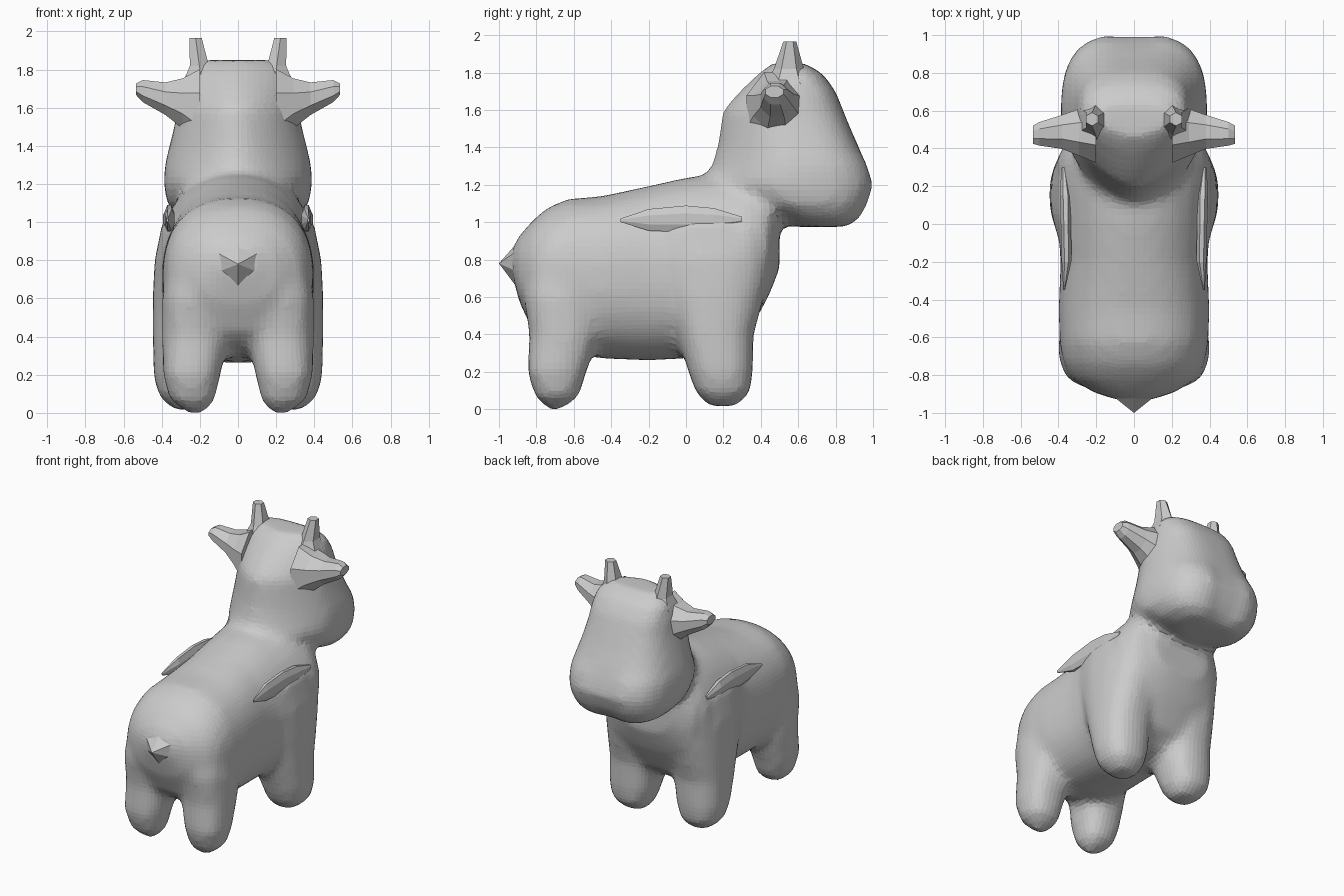
import bpy, bmesh, math

if "Cube" in bpy.data.objects:
    bpy.data.objects.remove(bpy.data.objects["Cube"])


def oval(n, a, b, c, d, p_hi, p_lo):
    """2D superellipse spanning a..b and c..d, with its own power on each half of the second axis."""
    pts = []
    for i in range(n):
        t = 2 * math.pi * (i + 0.5) / n
        co, si = math.cos(t), math.sin(t)
        p = p_hi if si > 0 else p_lo
        u = math.copysign(abs(co) ** (2 / p), co)
        v = math.copysign(abs(si) ** (2 / p), si)
        pts.append(((a + b) / 2 + u * (b - a) / 2, (c + d) / 2 + v * (d - c) / 2))
    return pts


def loft(bm, rings):
    """Skin a list of rings and cap both ends."""
    vs = [[bm.verts.new(p) for p in r] for r in rings]
    n = len(vs[0])
    faces = [bm.faces.new(vs[0]), bm.faces.new(vs[-1])]
    for r, s in zip(vs, vs[1:]):
        for i in range(n):
            j = (i + 1) % n
            faces.append(bm.faces.new((r[i], r[j], s[j], s[i])))
    bmesh.ops.recalc_face_normals(bm, faces=faces)


def finish(bm, name):
    me = bpy.data.meshes.new(name)
    bm.to_mesh(me)
    bm.free()
    ob = bpy.data.objects.new(name, me)
    bpy.context.collection.objects.link(ob)
    return ob


def z_rings(rows, n, p_hi, p_lo, side=1):
    """Rows of z, y0, y1, x0, x1."""
    return [[(side * x, y, z) for x, y in oval(n, x0, x1, y0, y1, p_hi, p_lo)]
            for z, y0, y1, x0, x1 in rows]


body = bmesh.new()

# torso: y, bottom, top, half width, roundness of the upper half
torso = [(-.93, .72, .86, .10, 2.2), (-.89, .57, .93, .22, 2.2), (-.82, .42, 1.01, .33, 2.3),
         (-.74, .35, 1.08, .375, 2.3), (-.63, .30, 1.125, .395, 2.4), (-.45, .27, 1.14, .40, 2.4),
         (-.2, .26, 1.195, .39, 2.2), (0, .27, 1.24, .405, 2.1), (.2, .30, 1.265, .42, 2.1),
         (.33, .40, 1.25, .415, 2.2), (.44, .6, 1.2, .36, 2.3), (.50, .75, 1.1, .22, 2.3)]
loft(body, [[(x, y, z) for x, z in oval(28, -w, w, b, t, p, 2.4)] for y, b, t, w, p in torso])

# head and neck: z, back, front, half width; the muzzle has a soft dent in the middle
head = [(.975, .6, .88, .20), (1.02, .42, .94, .31), (1.1, .20, .985, .375), (1.2, .08, 1.015, .39),
        (1.3, .135, .985, .385), (1.4, .165, .925, .36), (1.5, .18, .88, .335), (1.6, .195, .84, .315),
        (1.7, .285, .80, .30), (1.79, .38, .735, .275), (1.85, .46, .64, .20)]
rings = z_rings([(z, a, b, -w, w) for z, a, b, w in head], 36, 3.0, 1.6)
loft(body, [[(x, y - (.04 * math.exp(-(x / .09) ** 2) if y > .6 and z < 1.35 else 0), z)
             for x, y, z in r] for r in rings])

# legs
rear = [(0, -.74, -.66, .17, .27), (.07, -.81, -.57, .12, .36), (.2, -.85, -.53, .09, .395),
        (.4, -.84, -.46, .05, .40), (.6, -.87, -.45, .03, .40), (.78, -.86, -.45, .02, .37)]
front = [(.015, .12, .27, .18, .34), (.09, .05, .345, .13, .42), (.2, .01, .36, .10, .445),
         (.4, -.05, .365, .07, .45), (.6, -.12, .42, .04, .45), (.8, -.18, .47, .02, .44),
         (1.0, -.2, .43, .02, .40)]
for s in (1, -1):
    loft(body, z_rings(rear, 16, 2.4, 2.4, s))
    loft(body, z_rings(front, 16, 2.4, 2.4, s))

body = finish(body, "body")
m = body.modifiers.new("blend", 'REMESH')
m.mode = 'VOXEL'
m.voxel_size = 0.033
m = body.modifiers.new("soften", 'SMOOTH')
m.factor = 0.5
m.iterations = 7

# horns, ears and shoulder flaps: low-poly
for s, side in ((1, "right"), (-1, "left")):
    bm = bmesh.new()
    loft(bm, z_rings([(1.74, .43, .67, .08, .30), (1.82, .47, .63, .145, .26),
                      (1.965, .52, .59, .185, .26)], 6, 2, 2, s))
    finish(bm, side + "_horn")

    bm = bmesh.new()
    ear = [(.20, .31, .66, 1.36, 1.82), (.29, .35, .62, 1.48, 1.765), (.38, .39, .585, 1.555, 1.74),
           (.50, .41, .545, 1.625, 1.75), (.535, .42, .525, 1.665, 1.73)]
    loft(bm, [[(s * x, y, z) for y, z in oval(8, a, b, c, d, 2, 2)] for x, a, b, c, d in ear])
    finish(bm, side + "_ear")

    bm = bmesh.new()
    flap = [(-.35, .365, .375, 1.0, 1.02), (-.2, .33, .385, .95, 1.075), (0, .33, .39, .94, 1.095),
            (.15, .33, .395, .95, 1.08), (.3, .36, .385, 1.0, 1.03)]
    loft(bm, [[(s * x, y, z) for x, z in oval(8, a, b, c, d, 2, 2)] for y, a, b, c, d in flap])
    finish(bm, side + "_shoulder_flap")

# tail: short pointed stub, creased along the top
bm = bmesh.new()
base = [bm.verts.new(p) for p in ((-.2, -.84, .89), (0, -.85, .95), (.2, -.84, .89),
                                  (.15, -.87, .72), (0, -.88, .62), (-.15, -.87, .72))]
tip = bm.verts.new((0, -1, .78))
bm.faces.new(base)
for i in range(6):
    bm.faces.new((base[i], base[(i + 1) % 6], tip))
bmesh.ops.recalc_face_normals(bm, faces=bm.faces[:])
finish(bm, "tail")
